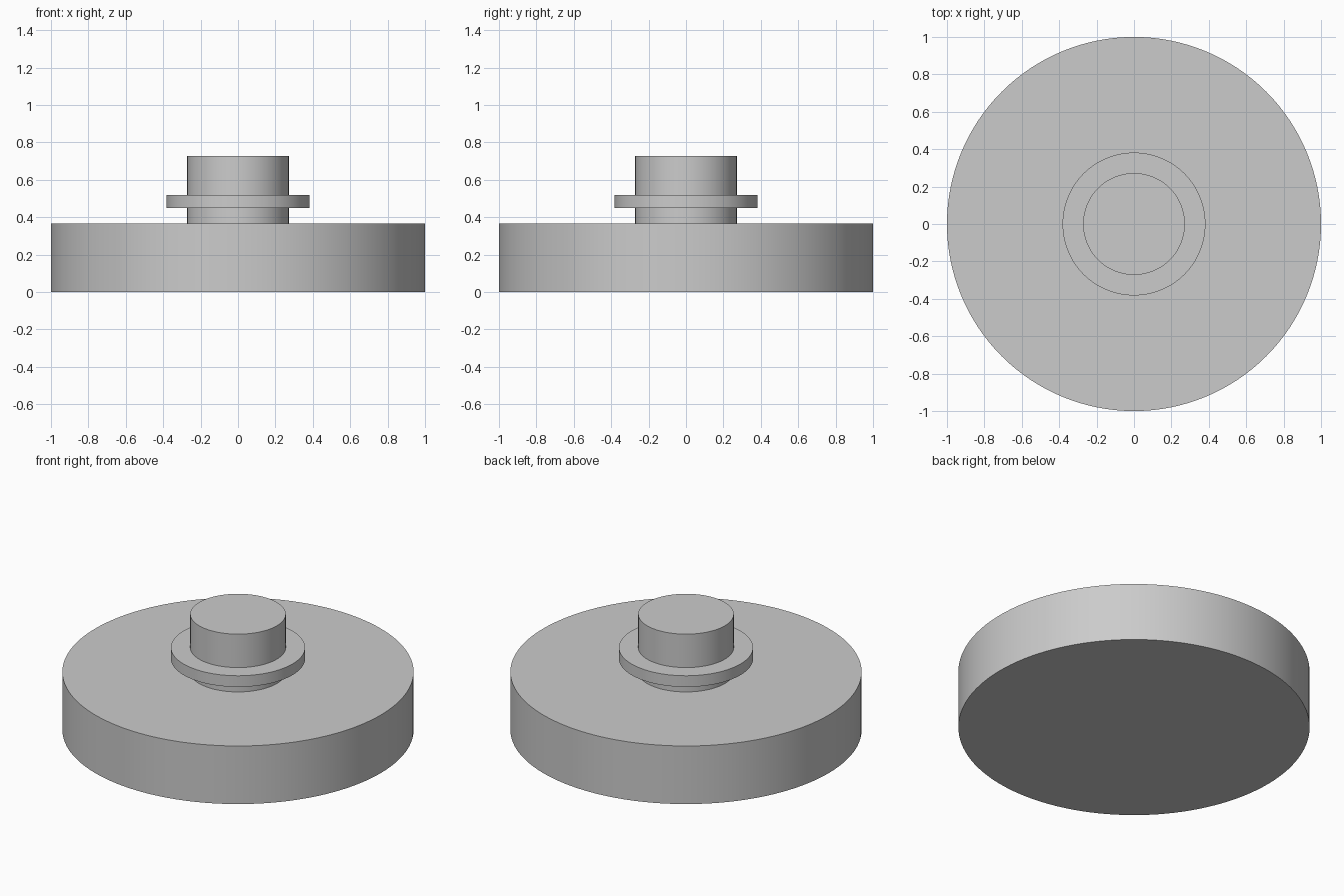
import bpy
import math

cube = bpy.data.objects.get("Cube")
if cube:
    bpy.data.objects.remove(cube, do_unlink=True)

# Single plain grey
grey = bpy.data.materials.new("plain grey")
grey.use_nodes = True
colour = (0.6, 0.6, 0.6, 1)
grey.diffuse_color = colour
grey.node_tree.nodes["Principled BSDF"].inputs["Base Color"].default_value = colour


def disc(name, radius, bottom, top):
    """Upright cylinder spanning two heights."""
    bpy.ops.mesh.primitive_cylinder_add(
        vertices=128, radius=radius, depth=top - bottom,
        location=(0, 0, (bottom + top) / 2))
    part = bpy.context.object
    part.name = name
    part.data.materials.append(grey)
    bpy.ops.object.shade_smooth_by_angle(angle=math.radians(30))
    return part


# Wide base, central post and the thin collar around the post
base_top = 0.365
disc("base_disc", 1.0, 0, base_top)
disc("centre_post", 0.272, base_top, 0.728)
disc("post_collar", 0.382, 0.448, 0.518)
